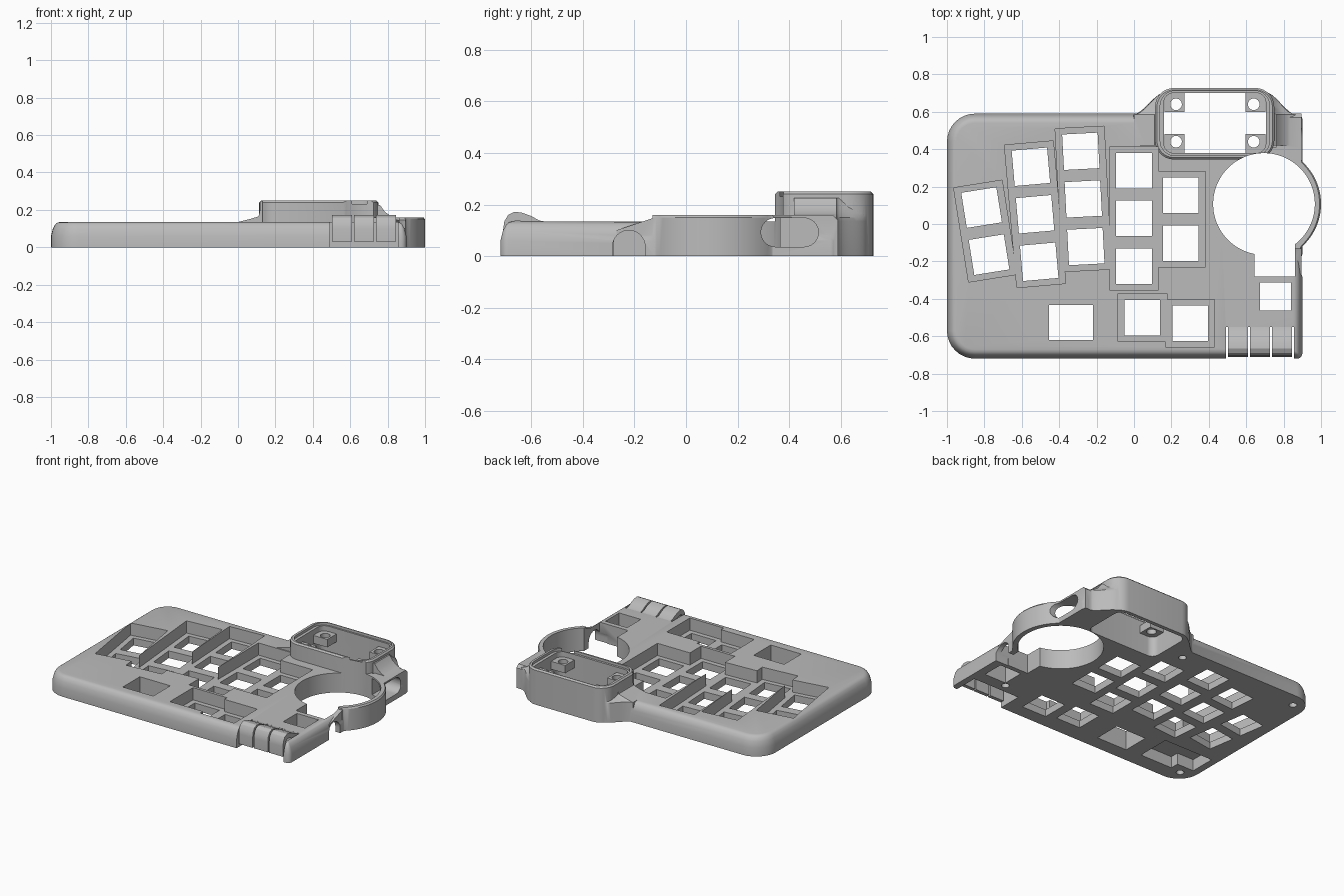
import bpy, bmesh, math
from mathutils import Vector, Matrix

cube = bpy.data.objects.get("Cube")
if cube:
    bpy.data.objects.remove(cube)

grey = bpy.data.materials.new("plain grey")
grey.use_nodes = True
grey.diffuse_color = (0.5, 0.5, 0.5, 1)
grey.node_tree.nodes["Principled BSDF"].inputs["Base Color"].default_value = (0.5, 0.5, 0.5, 1)


def loft(name, rings):
    """Closed solid through rings that share one point count."""
    bm = bmesh.new()
    loops = [[bm.verts.new(p) for p in ring] for ring in rings]
    bm.faces.new(loops[0])
    bm.faces.new(loops[-1])
    n = len(loops[0])
    for a, b in zip(loops, loops[1:]):
        for i in range(n):
            j = (i + 1) % n
            bm.faces.new((a[i], a[j], b[j], b[i]))
    bmesh.ops.recalc_face_normals(bm, faces=bm.faces)
    mesh = bpy.data.meshes.new(name)
    bm.to_mesh(mesh)
    bm.free()
    mesh.materials.append(grey)
    obj = bpy.data.objects.new(name, mesh)
    bpy.context.collection.objects.link(obj)
    return obj


def rounded(x0, x1, y0, y1, radii, z, inset=0.0, steps=8):
    """Rounded rectangle; radii run front left, front right, back right, back left."""
    x0, x1, y0, y1 = x0 + inset, x1 - inset, y0 + inset, y1 - inset
    pts = []
    corners = [(x0, y0, 1, 1), (x1, y0, -1, 1), (x1, y1, -1, -1), (x0, y1, 1, -1)]
    for k, ((cx, cy, sx, sy), r) in enumerate(zip(corners, radii)):
        r = max(r - inset, 0.004)
        for s in range(steps + 1):
            a = math.pi + (k + s / steps) * math.pi / 2
            pts.append((cx + sx * r + r * math.cos(a), cy + sy * r + r * math.sin(a), z))
    return pts


def box(name, x0, x1, y0, y1, z0, z1):
    return loft(name, [[(x0, y0, z), (x1, y0, z), (x1, y1, z), (x0, y1, z)] for z in (z0, z1)])


def turned_box(name, x, y, w, d, angle, z0, z1):
    obj = box(name, -w / 2, w / 2, -d / 2, d / 2, z0, z1)
    obj.data.transform(Matrix.Translation((x, y, 0)) @ Matrix.Rotation(math.radians(angle), 4, 'Z'))
    return obj


def disc(name, x, y, r, z0, z1, n=24):
    ring = [(x + r * math.cos(math.tau * i / n), y + r * math.sin(math.tau * i / n)) for i in range(n)]
    return loft(name, [[(px, py, z) for px, py in ring] for z in (z0, z1)])


def side_prism(name, profile, x0, x1):
    return loft(name, [[(x, y, z) for y, z in profile] for x in (x0, x1)])


def combine(target, other, op):
    mod = target.modifiers.new("join", 'BOOLEAN')
    mod.operation, mod.solver, mod.object = op, 'EXACT', other
    bpy.ops.object.select_all(action='DESELECT')
    bpy.context.view_layer.objects.active = target
    target.select_set(True)
    bpy.ops.object.modifier_apply(modifier=mod.name)
    bpy.data.objects.remove(other)


# Main slab with softened top edge
slab_levels = [(0, 0), (0.06, 0), (0.1, 0.01), (0.122, 0.022), (0.132, 0.035), (0.135, 0.05)]
case = loft("keyboard_case", [rounded(-1, 0.9, -0.72, 0.59, (0.15, 0.03, 0.03, 0.15), z, i)
                              for z, i in slab_levels])

# Raised right edge with ramp, and ring around the ball opening
BALL = (0.695, 0.107)
parts = [side_prism("side_ramp", [(-0.27, 0), (-0.27, 0.1), (-0.09, 0.16), (0.57, 0.16),
                                  (0.59, 0.14), (0.59, 0)], 0.76, 0.895)]


def ring_outline(inset, z):
    pts = []
    for i in range(41):
        y = -0.13 + 0.54 * i / 40
        bulge = math.sqrt(max(0.305 ** 2 - (y - BALL[1]) ** 2, 0))
        pts.append((max(BALL[0] + bulge, 0.896) - inset, y, z))
    return pts + [(0.7, 0.41, z), (0.7, -0.13, z)]


parts.append(loft("ball_ring", [ring_outline(i, z) for z, i in ((0, 0), (0.15, 0), (0.16, 0.008))]))


# Flared shoulder that leads into the display housing
def shoulder_ring(z, left, right):
    def s_curve(edge, flare, sign):
        out = []
        for i in range(13):
            t = i / 12
            s = t * t * (3 - 2 * t)
            out.append((edge - sign * (flare * (1 - t) - 0.05 * t), 0.585 + 0.12 * s, z))
        return out
    lft = s_curve(0.12, left, 1)
    rgt = s_curve(0.75, right, -1)
    return [(0.12 - left, 0.42, z)] + lft + rgt[::-1] + [(0.75 + right, 0.42, z)]


parts.append(loft("housing_shoulder", [shoulder_ring(*lv) for lv in (
    (0, 0.13, 0.12), (0.135, 0.12, 0.12), (0.15, 0.06, 0.11), (0.165, 0.01, 0.07),
    (0.19, 0.004, 0.035), (0.225, 0.002, 0.01))]))

# Display housing
HOUSING = (0.113, 0.75, 0.345, 0.727)
parts.append(loft("display_housing", [rounded(*HOUSING, (0.1,) * 4, z, i)
                                      for z, i in ((0, 0), (0.24, 0), (0.25, 0.01))]))
for p in parts:
    combine(case, p, 'UNION')

# Display opening with a stepped lip
cuts = [loft("display_opening", [rounded(0.16, 0.705, 0.38, 0.7, (0.05,) * 4, z) for z in (-0.1, 0.3)]),
        loft("display_lip", [rounded(0.14, 0.725, 0.365, 0.712, (0.08,) * 4, z) for z in (0.232, 0.3)])]

# Ball opening, sensor bay, cable arch and side port
cuts.append(disc("ball_opening", *BALL, 0.272, -0.1, 0.4, 72))
cuts.append(box("sensor_bay", 0.643, 0.862, -0.28, 0.0, -0.1, 0.4))
arch = [(-0.222 + 0.063 * math.cos(math.pi * i / 16), 0.037 + 0.063 * math.sin(math.pi * i / 16))
        for i in range(17)]
cuts.append(side_prism("cable_arch", [(-0.159, -0.1)] + arch + [(-0.285, -0.1)], 0.8, 1.1))
port = []
for i in range(26):
    a = math.pi * (i if i < 13 else i - 1) / 12 - math.pi / 2
    port.append(((0.458 if i < 13 else 0.347) + 0.056 * math.cos(a), 0.092 + 0.056 * math.sin(a)))
cuts.append(side_prism("side_port", port, 0.78, 1.1))

# Key wells and switch holes: x, y of the column middle, keys, tilt
columns = [(-0.795, -0.038, 2, 9), (-0.529, 0.052, 3, 5), (-0.271, 0.134, 3, 3),
           (0, 0.03, 3, 0), (0.25, 0.025, 2, 0), (0.045, -0.5, 1, 0), (0.3, -0.53, 1, 0)]
PITCH = 0.255
for x, y, keys, tilt in columns:
    cuts.append(turned_box("key_well", x, y, 0.262, keys * PITCH, tilt, 0.05, 0.3))
    up = Matrix.Rotation(math.radians(tilt), 3, 'Z') @ Vector((0, PITCH, 0))
    for k in range(keys):
        off = up * (k - (keys - 1) / 2)
        cuts.append(turned_box("switch_hole", x + off.x, y + off.y, 0.19, 0.19, tilt, -0.1, 0.3))
cuts.append(box("side_switch_hole", 0.673, 0.84, -0.463, -0.312, -0.1, 0.3))
cuts.append(box("window_hole", -0.455, -0.22, -0.62, -0.432, -0.1, 0.3))

# Underside pocket, screw holes and the bay for the flexible buttons
cuts.append(box("battery_pocket", -0.95, -0.57, -0.55, -0.37, -0.1, 0.08))
cuts.append(box("battery_pocket_end", -0.82, -0.57, -0.61, -0.5, -0.1, 0.08))
for x, y in [(-0.9, -0.62), (-0.9, 0.49), (0.02, 0.5), (0.65, -0.49)]:
    cuts.append(disc("screw_hole", x, y, 0.025, -0.1, 0.07))
cuts.append(box("button_bay", 0.493, 0.856, -0.8, -0.55, -0.1, 0.4))
for c in cuts:
    combine(case, c, 'DIFFERENCE')

# Corner tabs that carry the display
for i, (x, y) in enumerate((x, y) for x in (0.216, 0.649) for y in (0.431, 0.649)):
    tab = box("display_tab_%d" % (i + 1), x - 0.054, x + 0.054, y - 0.051, y + 0.051, 0.14, 0.195)
    hx = 0.225 if x < 0.4 else 0.64
    hy = 0.44 if y < 0.5 else 0.64
    combine(tab, disc("tab_hole", hx, hy, 0.031, 0, 0.4), 'DIFFERENCE')

# Three curved flexible buttons
outer = [(-0.71, 0.03), (-0.71, 0.1), (-0.705, 0.135), (-0.69, 0.16), (-0.665, 0.172),
         (-0.635, 0.168), (-0.6, 0.155), (-0.57, 0.138), (-0.545, 0.134)]
inner = [(-0.545, 0.1), (-0.59, 0.11), (-0.64, 0.135), (-0.665, 0.137), (-0.68, 0.12),
         (-0.685, 0.1), (-0.685, 0.03)]
for i in range(3):
    x = 0.503 + 0.117 * i
    side_prism("button_%d" % (i + 1), outer + inner, x, x + 0.107)

# Smooth the curved faces, keep hard edges
for obj in bpy.context.scene.objects:
    if obj.type == 'MESH':
        bpy.ops.object.select_all(action='DESELECT')
        obj.select_set(True)
        bpy.context.view_layer.objects.active = obj
        bpy.ops.object.shade_smooth_by_angle(angle=math.radians(30))
